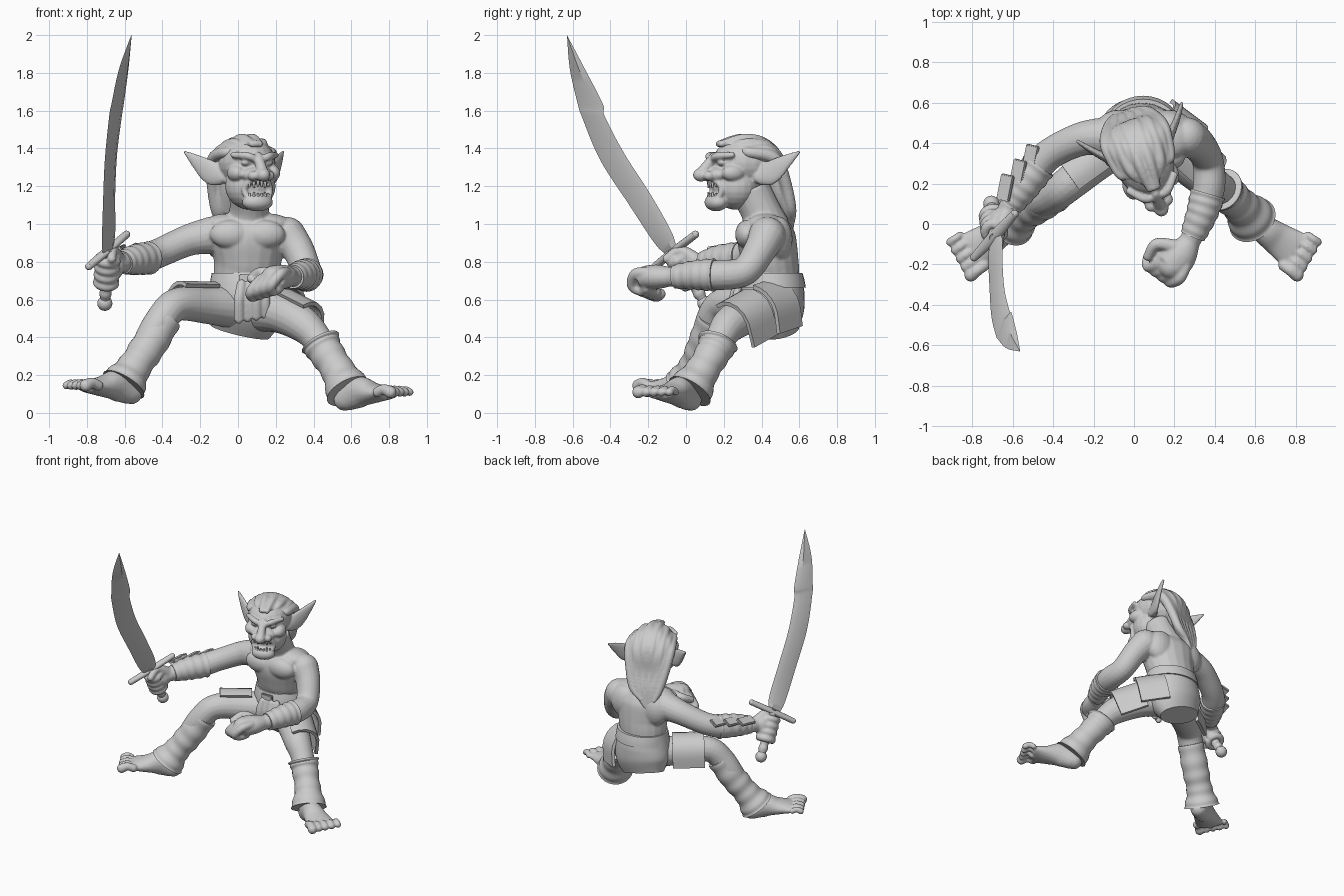
import bpy, bmesh, math
from mathutils import Vector, Matrix

if "Cube" in bpy.data.objects:
    bpy.data.objects.remove(bpy.data.objects["Cube"], do_unlink=True)

grey = bpy.data.materials.new("plain_grey")
grey.use_nodes = True
grey.diffuse_color = (0.6, 0.6, 0.6, 1)
grey.node_tree.nodes["Principled BSDF"].inputs["Base Color"].default_value = (0.6, 0.6, 0.6, 1)
X, Y, Z = Vector((1, 0, 0)), Vector((0, 1, 0)), Vector((0, 0, 1))


def finish(bm, name, voxel=0, matrix=None, angle=50):
    """Turn a bmesh into an object; voxel > 0 fuses its pieces into one skin."""
    bmesh.ops.recalc_face_normals(bm, faces=bm.faces)
    me = bpy.data.meshes.new(name)
    bm.to_mesh(me)
    bm.free()
    me.materials.append(grey)
    me.shade_smooth()
    if not voxel:
        me.set_sharp_from_angle(angle=math.radians(angle))
    ob = bpy.data.objects.new(name, me)
    bpy.context.collection.objects.link(ob)
    if matrix:
        ob.matrix_world = matrix
    if voxel:
        m = ob.modifiers.new("fuse", 'REMESH')
        m.mode, m.voxel_size, m.use_smooth_shade = 'VOXEL', voxel, True
        m = ob.modifiers.new("soften", 'SMOOTH')
        m.factor, m.iterations = 0.5, 4


def loft(bm, rings):
    vs = [[bm.verts.new(p) for p in ring] for ring in rings]
    n = len(vs[0])
    for a, b in zip(vs, vs[1:]):
        for i in range(n):
            bm.faces.new((a[i], a[(i + 1) % n], b[(i + 1) % n], b[i]))
    bm.faces.new(vs[0])
    bm.faces.new(vs[-1])


def spline(pts, steps=6):
    """Catmull-Rom through tuples of any length."""
    p = [pts[0]] + list(pts) + [pts[-1]]
    out = []
    for k in range(1, len(p) - 2):
        for s in range(steps):
            t = s / steps
            out.append([0.5 * (2 * b + (c - a) * t + (2 * a - 5 * b + 4 * c - d) * t * t
                               + (3 * b - a - 3 * c + d) * t ** 3)
                        for a, b, c, d in zip(*p[k - 1:k + 3])])
    return out + [list(pts[-1])]


def ball(bm, loc, size):
    size = (size,) * 3 if isinstance(size, (int, float)) else size
    m = Matrix.Translation(loc) @ Matrix.Diagonal((*size, 1))
    bmesh.ops.create_uvsphere(bm, u_segments=20, v_segments=12, radius=1, matrix=m)


def tube(bm, pts, up=Z, sides=18, ripple=0, waves=5, steps=6, ends=False):
    """Points are (x, y, z, radius along up[, radius across])."""
    pts = [p if len(p) == 5 else (*p, p[3]) for p in pts]
    path = spline(pts, steps)
    rings, b = [], up
    for i, q in enumerate(path):
        t = Vector(path[min(i + 1, len(path) - 1)][:3]) - Vector(path[max(i - 1, 0)][:3])
        t.normalize()
        b = (b - t * b.dot(t)).normalized()
        a = t.cross(b)
        k = 1 + ripple * math.sin(math.tau * waves * i / (len(path) - 1))
        rings.append([Vector(q[:3]) + k * (b * q[3] * math.cos(w) + a * q[4] * math.sin(w))
                      for w in (math.tau * j / sides for j in range(sides))])
    loft(bm, rings)
    if ends:
        for q in (pts[0], pts[-1]):
            ball(bm, q[:3], min(q[3:]) * 0.98)


# body: torso, arms, legs, hands and feet fused into one skin
bm = bmesh.new()
tube(bm, [(.04, .46, .5, .13, .16), (.04, .46, .72, .14, .17), (.05, .445, .82, .15, .185),
          (.05, .425, .93, .155, .21), (.05, .42, 1.0, .13, .19), (.05, .42, 1.05, .08, .12)], up=Y)
tube(bm, [(.05, .43, .98, .12), (.06, .39, 1.08, .105), (.06, .34, 1.18, .11)], up=Y)
for s in (-1, 1):
    ball(bm, (.05 + s * .09, .32, .945), (.11, .06, .075))
    ball(bm, (.05 + s * .12, .49, .92), (.11, .075, .12))
    ball(bm, (.05 + s * .11, .42, 1.0), (.12, .1, .055))
tube(bm, [(-.14, .43, .94, .1), (-.26, .42, .915, .084), (-.41, .35, .85, .078),
          (-.5, .26, .815, .08), (-.57, .16, .805, .065), (-.63, .06, .79, .05)], ends=True)
tube(bm, [(.26, .43, .94, .1), (.32, .39, .86, .085), (.365, .31, .75, .078),
          (.37, .18, .73, .08), (.33, .05, .73, .068), (.28, -.08, .72, .052)], up=Y, ends=True)
tube(bm, [(0, .44, .56, .12), (-.16, .33, .57, .1), (-.32, .2, .575, .088), (-.4, .14, .5, .085),
          (-.48, .1, .36, .08), (-.57, .03, .13, .055)], ends=True)
tube(bm, [(.1, .44, .55, .12), (.22, .34, .53, .108), (.34, .235, .47, .095), (.42, .18, .39, .08),
          (.5, .11, .26, .075), (.57, .02, .1, .055)], ends=True)

# left fist
tube(bm, [(.28, -.08, .72, .05), (.235, -.15, .72, .065, .08), (.185, -.21, .715, .065, .085)], ends=True)
for i in range(4):
    k = Vector((.225 - .035 * i, -.27 + .025 * i, .735 - .01 * i))
    path = [(.03, .06, .01), (0, 0, 0), (-.05, -.015, -.06), (-.045, .035, -.09), (-.01, .06, -.075)]
    tube(bm, [(*(k + Vector(d)), .029) for d in path], sides=10, ends=True)
tube(bm, [(.2, -.11, .74, .035), (.11, -.1, .74, .03), (.07, -.16, .71, .025)], sides=10, ends=True)

# right fist wrapped round the hilt
pommel, guard = Vector((-.705, .1, .58)), Vector((-.685, -.07, .87))
axis = (guard - pommel).normalized()
wrist = Vector((-.62, .07, .8))
u = (wrist - guard)
u = (u - axis * u.dot(axis)).normalized()
v = axis.cross(u)
for i in range(4):
    c = pommel.lerp(guard, .38 + .14 * i)
    tube(bm, [(*(c + .046 * (u * math.cos(w) + v * math.sin(w))), .026)
              for w in (math.radians(d) for d in range(-30, 300, 40))], up=axis, sides=10, ends=True)
ball(bm, pommel.lerp(guard, .62) + u * .05, (.06, .05, .075))
tube(bm, [(*(wrist - u * .01), .045), (*(guard + u * .04 - axis * .03), .03),
          (*(guard - u * .03 - v * .05 - axis * .03), .024)], sides=10, ends=True)

# feet with five toes each
for s, h in ((1, 0), (-1, .035)):
    tube(bm, [(s * .565, .025, .07 + h, .065, .06), (s * .64, -.025, .11 + h, .085, .07),
              (s * .72, -.08, .105 + h, .055, .085), (s * .8, -.135, .105 + h, .032, .1)], ends=True)
    for i in range(5):
        f = i / 2 - 1
        r = (.034, .027, .026, .025, .023)[i]
        base = Vector((s * (.8 + .06 * f), -.13 + .075 * f, .11 + h))
        d = Vector((s * .81, -.58, 0)) * (.082 - .006 * i)
        tube(bm, [(*base, r * .85), (*(base + d * .5 + Z * .014), r * .85), (*(base + d), r)],
             sides=10, ends=True)
finish(bm, "body", .008)

# head, built facing front and then turned a little to its left
turn = Matrix.Translation((.045, .32, 1.28)) @ Matrix.Rotation(math.radians(20), 4, 'Z')
bm = bmesh.new()
ball(bm, (0, 0, .045), (.15, .185, .135))
ball(bm, (0, -.06, -.08), (.135, .125, .125))
ball(bm, (0, -.17, -.165), (.085, .06, .048))
ball(bm, (0, -.17, -.02), (.09, .06, .045))
ball(bm, (0, -.255, -.02), (.038, .045, .036))
tube(bm, [(0, -.18, .075, .026), (0, -.22, .03, .028), (0, -.25, -.01, .032)], up=Y, ends=True)
for s in (-1, 1):
    ball(bm, (s * .045, -.225, -.025), (.028, .034, .026))
    ball(bm, (s * .1, -.11, -.01), (.045, .065, .045))
    ball(bm, (s * .062, -.163, .045), (.028, .022, .017))
    tube(bm, [(s * .015, -.195, .06, .018), (s * .06, -.188, .08, .02), (s * .12, -.125, .085, .016)], ends=True)
    # pointed ears
    tube(bm, [(s * .12, .02, -.035, .04, .03), (s * .17, .07, -.01, .064, .022),
              (s * .225, .13, .045, .042, .016), (s * .275, .195, .1, .009, .009)], ends=True)
ring = [math.tau * i / 16 for i in range(17)]
tube(bm, [(.072 * math.cos(w), -.205 + .04 * math.cos(w) ** 2, -.1 + .062 * math.sin(w), .017)
          for w in ring], up=Y, sides=10, steps=2)
finish(bm, "head", .007, turn)

# teeth
bm = bmesh.new()
for s in (-1, 1):
    for i in range(6):
        x = (i - 2.5) * .021
        long = .05 if i in (1, 4) else .038
        m = Matrix.Translation((x, -.208 + 6 * x * x, -.1 + s * .036)) @ Matrix.Rotation(
            math.pi if s > 0 else 0, 4, 'X')
        bmesh.ops.create_cone(bm, cap_ends=True, segments=10, radius1=.011, radius2=.005, depth=long, matrix=m)
finish(bm, "teeth", matrix=turn)

# swept-back hair made of thick locks over a full cap
bm = bmesh.new()
ball(bm, (0, .05, .04), (.145, .15, .135))
tube(bm, [(0, .12, .05, .12, .06), (0, .15, -.1, .1, .045), (-.01, .2, -.22, .07, .03)], up=X, ends=True)
for i in range(11):
    f = i / 5 - 1
    q = f * f
    w = .008 * (-1) ** i
    tube(bm, [(f * .1, -.11 + .06 * q - .04 * (abs(f) < .3), .145 - .04 * q, .018),
              (f * .13, -.03, .165 - .075 * q + w, .028), (f * .145, .08, .15 - .07 * q, .034),
              (f * .145, .165 - .03 * q, .06 - .04 * q + w, .033), (f * .125, .18, -.08, .032),
              (f * .095, .21 + w, -.2, .028), (f * .05 - .02, .25, -.33 + .06 * q, .012)],
         up=X, sides=10, ends=True)
finish(bm, "hair", .007, turn)

# gaiters and bracers with ripples of wrapped cloth
wraps = {
    "right_gaiter": [(-.385, .15, .5, .088), (-.47, .1, .36, .092), (-.55, .05, .24, .09), (-.605, .01, .15, .125)],
    "left_gaiter": [(.435, .17, .375, .108), (.46, .15, .33, .094), (.53, .085, .22, .09), (.585, .02, .115, .125)],
    "right_bracer": [(-.47, .29, .82, .086), (-.55, .18, .81, .079), (-.61, .09, .795, .06)],
    "left_bracer": [(.365, .15, .73, .087), (.335, .05, .73, .078), (.29, -.06, .72, .063)]}
for name, path in wraps.items():
    bm = bmesh.new()
    tube(bm, path, sides=28, ripple=.03, waves=5, steps=14)
    finish(bm, name)


def slab(name, loc, size, rot):
    bm = bmesh.new()
    bmesh.ops.create_cube(bm, size=1, matrix=Matrix.Diagonal((*size, 1)))
    bmesh.ops.bevel(bm, geom=bm.edges[:], offset=min(size) * .25, segments=2, affect='EDGES')
    spin = Matrix.Rotation(rot[2], 4, 'Z') @ Matrix.Rotation(rot[1], 4, 'Y') @ Matrix.Rotation(rot[0], 4, 'X')
    finish(bm, name, matrix=Matrix.Translation(loc) @ spin)


for i in range(3):
    slab("forearm_plate_%d" % (i + 1), (-.635 + .062 * i, .18 + .073 * i, .865 + .008 * i),
         (.07, .13, .022), (.12, -.45, -.25))

# skirt, belt and loincloth
bm = bmesh.new()
tube(bm, [(.04, .46, .74, .152, .18), (.04, .46, .62, .168, .2), (.03, .48, .52, .15, .2),
          (.01, .5, .43, .1, .16)], up=Y, sides=32)
finish(bm, "skirt")
bm = bmesh.new()
tube(bm, [(.045, .46, .665, .174, .195), (.045, .46, .7, .168, .19), (.045, .46, .74, .157, .184)], up=Y, sides=32)
finish(bm, "belt", angle=35)
slab("belt_buckle", (.05, .28, .705), (.09, .02, .06), (0, 0, 0))
bm = bmesh.new()
for i in range(4):
    x = .005 + .046 * i
    y = .25 + .015 * (i % 2)
    tube(bm, [(x * .8 + .015, y + .02, .69, .018, .024), (x, y, .6, .022, .027),
              (x, y + .02, .49 + .008 * i, .02, .027)], up=Y, ends=True)
finish(bm, "loincloth", .007)


# leather flaps bent over each thigh, hanging straight below its side
def flap(name, p0, p1, r, side, start, stop):
    p0, p1 = Vector(p0), Vector(p1)
    t = (p1 - p0).normalized()
    b = (Z - t * Z.dot(t)).normalized()
    a = t.cross(b) * side
    bm = bmesh.new()
    rows = []
    for i in range(9):
        w = math.radians(start + (stop - start) * i / 8)
        bend = min(w, math.pi / 2)
        n = b * math.cos(bend) + a * math.sin(bend)
        o = n * r - b * r * (w - bend)
        rows.append([p0 + o, p1 + o, p1 + o + n * .022, p0 + o + n * .022])
    loft(bm, rows)
    finish(bm, name, angle=35)


flap("right_thigh_flap", (-.13, .35, .57), (-.31, .22, .575), .104, 1, -30, 135)
flap("left_thigh_flap", (.22, .36, .53), (.36, .235, .46), .115, -1, -30, 150)
flap("left_hip_flap", (.1, .47, .55), (.26, .35, .51), .15, -1, 10, 125)

# curved sword: blade, guard, grip and pommel
front = [(-.71, -.09, .83), (-.72, -.16, .89), (-.715, -.3, 1.1), (-.705, -.455, 1.34), (-.682, -.552, 1.57),
         (-.67, -.573, 1.635), (-.63, -.615, 1.82), (-.565, -.63, 2)]
back = [(-.665, -.05, .86), (-.65, -.075, .955), (-.65, -.19, 1.16), (-.64, -.325, 1.37), (-.615, -.43, 1.57),
        (-.605, -.44, 1.635), (-.58, -.535, 1.82), (-.563, -.629, 1.998)]
bm = bmesh.new()
rings = []
path = list(zip(spline(front), spline(back)))
for i, (e, k) in enumerate(path):
    e, k = Vector(e), Vector(k)
    t = Vector(path[min(i + 1, len(path) - 1)][0]) - Vector(path[max(i - 1, 0)][0])
    n = (k - e).cross(t).normalized() * min(.013, (k - e).length * .15)
    m = e.lerp(k, .7)
    rings.append([e, m + n, k, m - n])
loft(bm, rings)
finish(bm, "sword_blade", angle=30)
bm = bmesh.new()
tube(bm, [(-.79, -.165, .775, .02), (-.69, -.06, .86, .02, .03), (-.59, .05, .945, .02)], sides=14, ends=True)
finish(bm, "sword_guard")
bm = bmesh.new()
tube(bm, [(*pommel, .027), (*pommel.lerp(guard, .5), .034), (*guard, .03)], up=X, ripple=.1, waves=6, steps=20)
ball(bm, pommel, .04)
finish(bm, "sword_grip")
